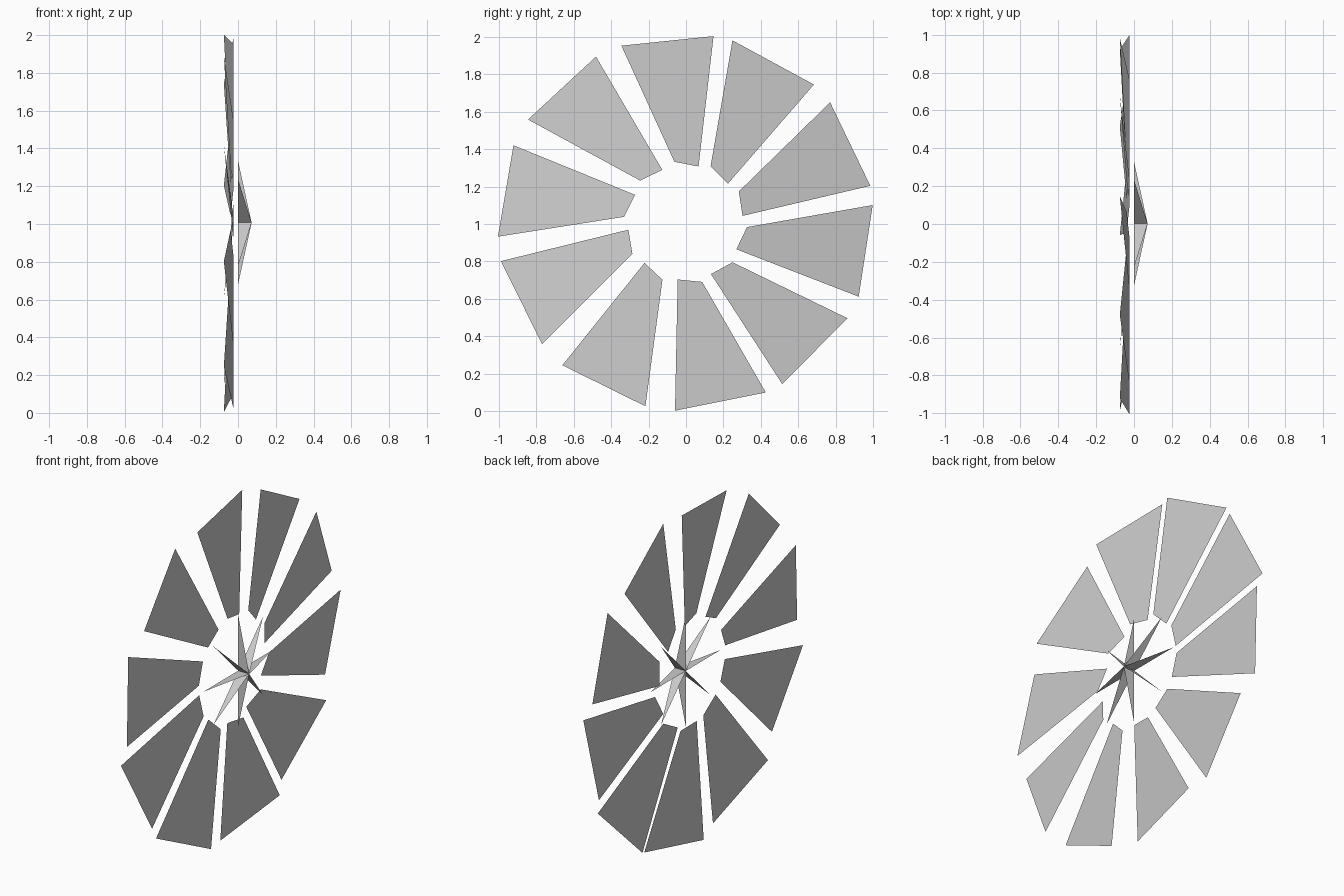
import bpy
from math import radians, cos, sin

if "Cube" in bpy.data.objects:
    bpy.data.objects.remove(bpy.data.objects["Cube"])


def make_object(name, verts, faces, location=(0, 0, 0), turn=0.0):
    """Sheet mesh placed on the wheel axis and turned clockwise (seen from +x)."""
    mesh = bpy.data.meshes.new(name)
    mesh.from_pydata(verts, [], faces)
    mesh.update()
    obj = bpy.data.objects.new(name, mesh)
    obj.location = location
    obj.rotation_euler = (radians(-turn), 0, 0)
    bpy.context.collection.objects.link(obj)
    return obj


# Wheel blades: one tilted flat panel repeated around the axis, slightly uneven spacing
blade_profile = [
    (-0.025, -0.059, 0.324),
    (-0.039, 0.070, 0.299),
    (-0.075, 0.150, 0.995),
    (-0.025, -0.342, 0.944),
]
blade_turns = [0, 34.4, 70.2, 104.6, 140.5, 174.6, 212.2, 249.6, 285.6, 323.1]
for i, turn in enumerate(blade_turns):
    make_object(f"wheel_blade_{i + 1}", blade_profile, [(0, 1, 2, 3)],
                (0, -0.003, 1.008), turn)

# Hub fins: eight thin triangular ribs meeting at a pointed nose on the axis
FIN_RADIUS, NOSE = 0.328, 0.072
verts = [(0, 0, 0), (NOSE, 0, 0)]
faces = []
for i in range(8):
    a = radians(45 * i)
    verts.append((0, FIN_RADIUS * cos(a), FIN_RADIUS * sin(a)))
    faces.append((0, 1, 2 + i))
make_object("hub_fins", verts, faces, (0, 0.002, 1.007))
